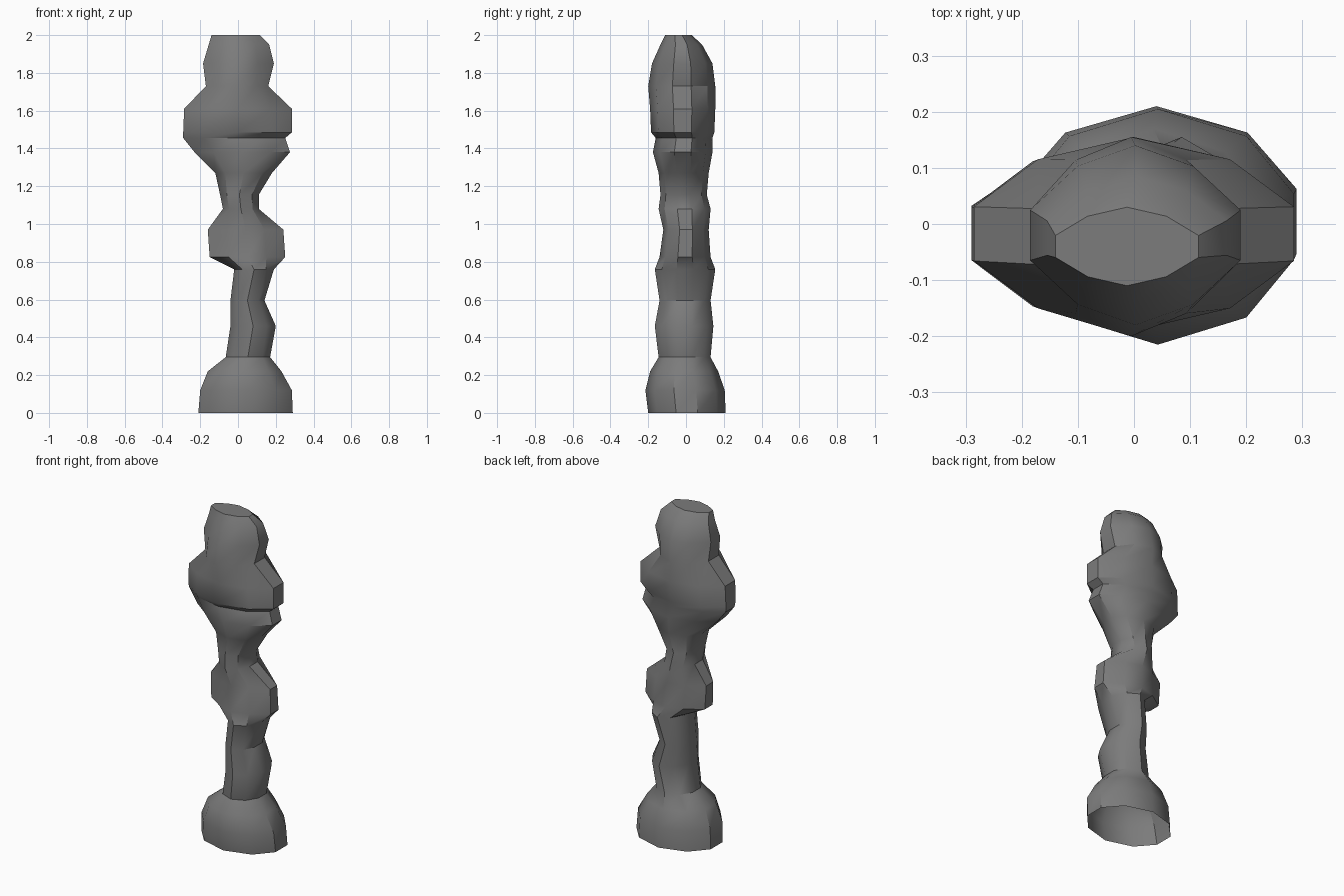
import bpy
import bmesh
import math

cube = bpy.data.objects.get("Cube")
if cube:
    bpy.data.objects.remove(cube, do_unlink=True)

stone = bpy.data.materials.new("dark_grey_stone")
stone.use_nodes = True
grey = (0.2, 0.2, 0.2, 1)
stone.diffuse_color = grey
stone.node_tree.nodes["Principled BSDF"].inputs["Base Color"].default_value = grey

# Each ring: height, left and right reach, front and back reach, corner ratio
base = [(0, -.21, .29, -.2, .21, .65), (.12, -.2, .285, -.215, .205, .65),
        (.22, -.16, .23, -.19, .17, .65), (.295, -.065, .17, -.145, .13, .65)]
stem = [(.46, -.04, .2, -.165, .145, .6), (.595, -.04, .14, -.14, .13, .65),
        (.76, -.02, .19, -.165, .155, .6)]
knot = [(.825, -.15, .25, -.14, .13, .5), (.97, -.16, .24, -.12, .12, .5),
        (1.08, -.08, .11, -.145, .13, .65)]
neck = [(1.155, -.095, .11, -.135, .11, .65), (1.27, -.12, .18, -.145, .12, .65)]
shoulders = [(1.38, -.23, .275, -.175, .14, .6), (1.455, -.29, .25, -.16, .14, .6),
             (1.485, -.29, .285, -.185, .15, .62), (1.61, -.285, .285, -.19, .155, .6)]
head = [(1.73, -.17, .16, -.2, .155, .6), (1.85, -.185, .19, -.18, .14, .55),
        (1.95, -.155, .165, -.135, .085, .55), (2, -.14, .115, -.11, .03, .55)]


def add_ring(bm, z, left, right, front, back, k):
    """Ten-sided section with a narrow flat on each side."""
    mid_x, mid_y = (left + right) / 2, (front + back) / 2
    half_x, half_y = (right - left) / 2, (back - front) / 2
    flat = .28
    pattern = [(1, -flat), (1, flat), (k, .77), (0, 1), (-k, .77),
               (-1, flat), (-1, -flat), (-k, -.77), (0, -1), (k, -.77)]
    return [bm.verts.new((mid_x + half_x * u, mid_y + half_y * v, z)) for u, v in pattern]


# Eroded pillar, skinned ring by ring, open underneath
bm = bmesh.new()
rings = [add_ring(bm, *r) for r in base + stem + knot + neck + shoulders + head]
for low, high in zip(rings, rings[1:]):
    for i in range(len(low)):
        j = (i + 1) % len(low)
        bm.faces.new((low[i], low[j], high[j], high[i]))
bm.faces.new(rings[-1])
bmesh.ops.recalc_face_normals(bm, faces=bm.faces)
mesh = bpy.data.meshes.new("rock_pillar")
bm.to_mesh(mesh)
bm.free()
mesh.materials.append(stone)
pillar = bpy.data.objects.new("rock_pillar", mesh)
bpy.context.collection.objects.link(pillar)
bpy.ops.object.select_all(action='DESELECT')
pillar.select_set(True)
bpy.context.view_layer.objects.active = pillar
bpy.ops.object.shade_smooth_by_angle(angle=math.radians(35))
